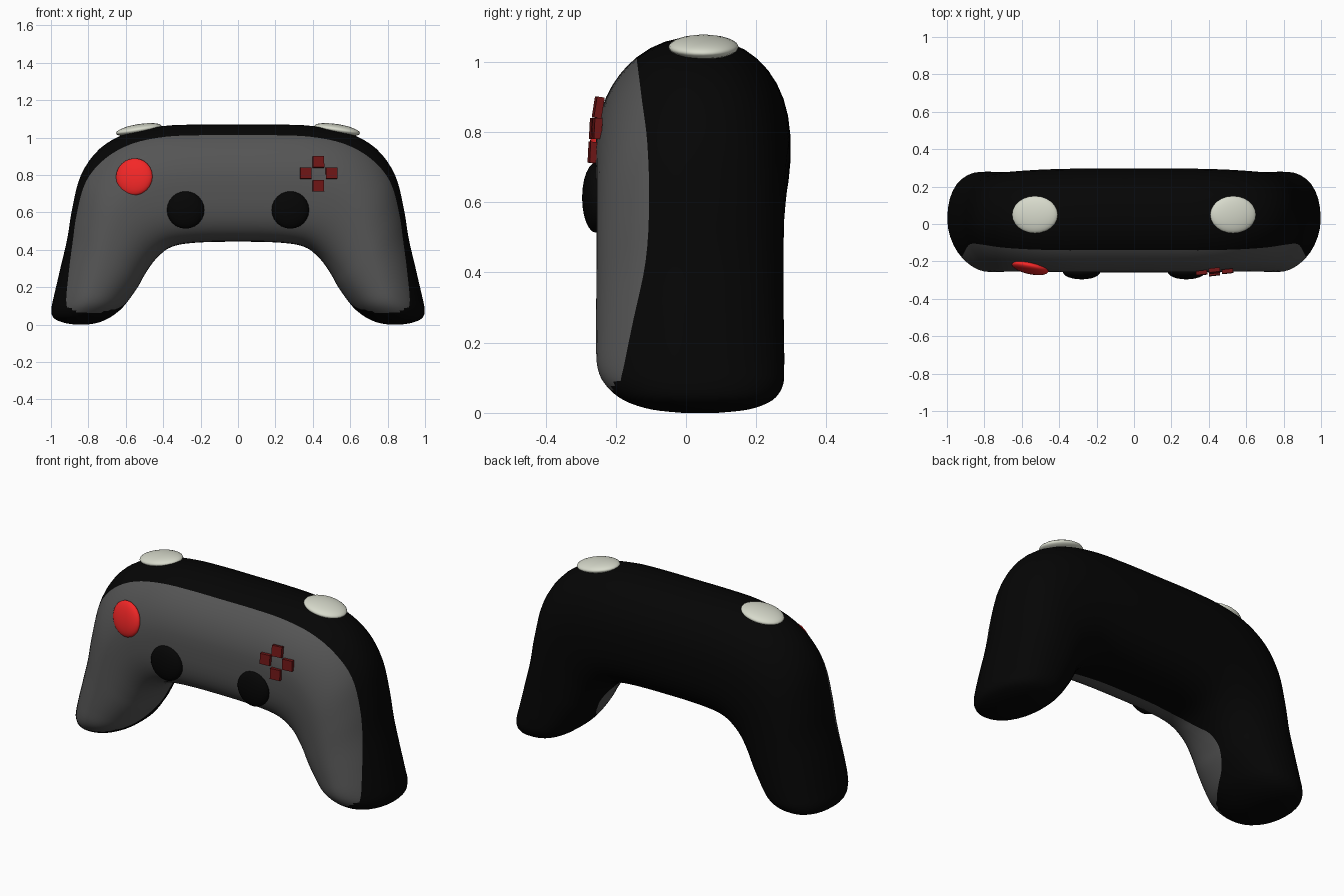
import bpy, bmesh
from math import sin, cos, pi, asin, radians

if "Cube" in bpy.data.objects:
    bpy.data.objects.remove(bpy.data.objects["Cube"])

def mat(name, c):
    m = bpy.data.materials.new(name)
    m.diffuse_color = (*c, 1)
    m.use_nodes = True
    m.node_tree.nodes["Principled BSDF"].inputs["Base Color"].default_value = m.diffuse_color
    return m

BLACK = mat("black", (0.0015, 0.0015, 0.0015))
GREY = mat("dark_grey", (0.09, 0.09, 0.09))
RED = mat("red", (0.9, 0.02, 0.02))
DARK_RED = mat("dark_red", (0.16, 0.008, 0.008))
CREAM = mat("cream", (0.68, 0.7, 0.6))

# Body sections from centre to grip end: outer x,z, inner x,z, front y, back y,
# the y where the grey face meets black on the outer and inner side,
# and the roundness of the outer front and inner front corners
S = [
    (0.00, 1.070, 0.00, 0.443, -.258, .298, -.140, -.06, 2.0, 3.4),
    (0.20, 1.070, 0.17, 0.441, -.258, .298, -.140, -.06, 2.0, 3.4),
    (0.40, 1.062, 0.30, 0.430, -.257, .296, -.140, -.06, 2.0, 3.3),
    (0.59, 1.025, 0.37, 0.408, -.256, .292, -.135, -.04, 1.9, 3.0),
    (0.74, 0.940, 0.42, 0.370, -.255, .286, -.125, .00, 1.8, 2.7),
    (0.84, 0.800, 0.46, 0.325, -.255, .280, -.110, .05, 1.8, 2.5),
    (0.887, 0.62, 0.50, 0.265, -.255, .278, -.105, .07, 1.8, 2.4),
    (0.915, 0.45, 0.53, 0.210, -.256, .278, -.115, .06, 1.8, 2.3),
    (0.955, 0.28, 0.567, 0.155, -.256, .279, -.150, .02, 1.8, 2.2),
    (0.985, 0.15, 0.605, 0.105, -.252, .280, -.175, -.06, 1.8, 2.1),
    (0.998, 0.08, 0.64, 0.070, -.225, .275, -.185, -.14, 1.9, 2.1),
    (0.985, 0.035, 0.69, 0.035, -.175, .245, -.150, -.12, 2.0, 2.1),
    (0.93, 0.010, 0.75, 0.010, -.100, .180, -.080, -.07, 2.0, 2.0),
    (0.87, 0.000, 0.81, 0.000, -.010, .090, .010, .010, 2.0, 2.0),
]
STEPS, NF, NB = 4, 20, 24

def spline(p, i, t):
    a, b, c, d = p[i - 1], p[i], p[i + 1], p[i + 2]
    return [.5 * (2*w + (y - x)*t + (2*x - 5*w + 4*y - z)*t*t + (3*w - x - 3*y + z)*t**3)
            for x, w, y, z in zip(a, b, c, d)]

def ring(s):
    ox, oz, ix, iz, yf, yb, go, gi, eo, ei = s
    cy, hy = (yf + yb) / 2, (yb - yf) / 2

    def exponent(outer, is_front):
        if is_front:
            return eo if outer else ei
        return 2.25 if outer else 2.5

    def angle(y, outer):
        v = max(-.95, min(.95, (y - cy) / hy))
        return asin(abs(v) ** (exponent(outer, v < 0) / 2)) * (1 if v > 0 else -1)

    a, b = angle(go, True), -pi - angle(gi, False)
    angs = [a + (b - a) * k / NF for k in range(NF)]
    angs += [b + (a - 2*pi - b) * k / NB for k in range(NB)]
    pts = []
    for t in angs:
        u, v = cos(t), sin(t)
        e = 2 / exponent(u > 0, v < 0)
        u = abs(u) ** e * (1 if u > 0 else -1)
        v = abs(v) ** e * (1 if v > 0 else -1)
        pts.append(((ox + ix)/2 + u*(ox - ix)/2, cy + v*hy, (oz + iz)/2 + u*(oz - iz)/2))
    return pts

# Half body, lofted then mirrored
first = list(S[1])
first[0], first[2] = -first[0], -first[2]
P = [first] + S + [S[-1]]
secs = [spline(P, i, k / STEPS) for i in range(1, len(S)) for k in range(STEPS)] + [S[-1]]
bm = bmesh.new()
rings = [[bm.verts.new(p) for p in ring(s)] for s in secs]
N = NF + NB
for j in range(len(rings) - 1):
    for k in range(N):
        f = bm.faces.new((rings[j][k], rings[j][(k+1) % N], rings[j+1][(k+1) % N], rings[j+1][k]))
        f.smooth = True
        # the grey face ends in a rounded tip just above the grip end
        trim = max(0, j - 10 * STEPS + 2) * 2
        f.material_index = 1 if trim <= k < NF - trim and j < 10 * STEPS + 1 else 0
bm.faces.new(rings[-1]).smooth = True
bmesh.ops.recalc_face_normals(bm, faces=bm.faces)
# open half loft: make sure the front faces look towards -y
bm.normal_update()
front = min(bm.faces, key=lambda f: f.calc_center_median().y)
if front.normal.y > 0:
    bmesh.ops.reverse_faces(bm, faces=bm.faces)
me = bpy.data.meshes.new("controller_body")
bm.to_mesh(me)
bm.free()
body = bpy.data.objects.new("controller_body", me)
bpy.context.collection.objects.link(body)
me.materials.append(BLACK)
me.materials.append(GREY)
mir = body.modifiers.new("mirror", 'MIRROR')
mir.merge_threshold = 0.0005

def dome(name, loc, size, rot, m):
    bpy.ops.mesh.primitive_uv_sphere_add(segments=24, ring_count=12, location=loc,
                                         rotation=[radians(r) for r in rot])
    o = bpy.context.object
    o.name, o.scale = name, size
    o.data.materials.append(m)
    bpy.ops.object.shade_smooth()

# Face button, thumb sticks, shoulder buttons
dome("red_button", (-.555, -.234, .79), (.1, .032, .1), (-8, 0, -12), RED)
for side, sx in (("left", -1), ("right", 1)):
    dome(side + "_thumb_stick", (sx * .28, -.256, .613), (.1, .04, .1), (0, 0, 0), BLACK)
    dome(side + "_shoulder_button", (sx * .53, .05, 1.042), (.124, .1, .03), (0, sx * 9, 0), CREAM)

# Direction pad keys
for name, x, y, z in (("up", .43, -.25, .87), ("left", .362, -.261, .81),
                      ("right", .5, -.253, .81), ("down", .43, -.265, .742)):
    bpy.ops.mesh.primitive_cube_add(size=1, location=(x, y, z),
                                    rotation=(radians(-9 if name == "up" else -3), 0, radians(6)))
    o = bpy.context.object
    o.name, o.scale = "pad_key_" + name, (.06, .022, .06)
    o.data.materials.append(DARK_RED)
